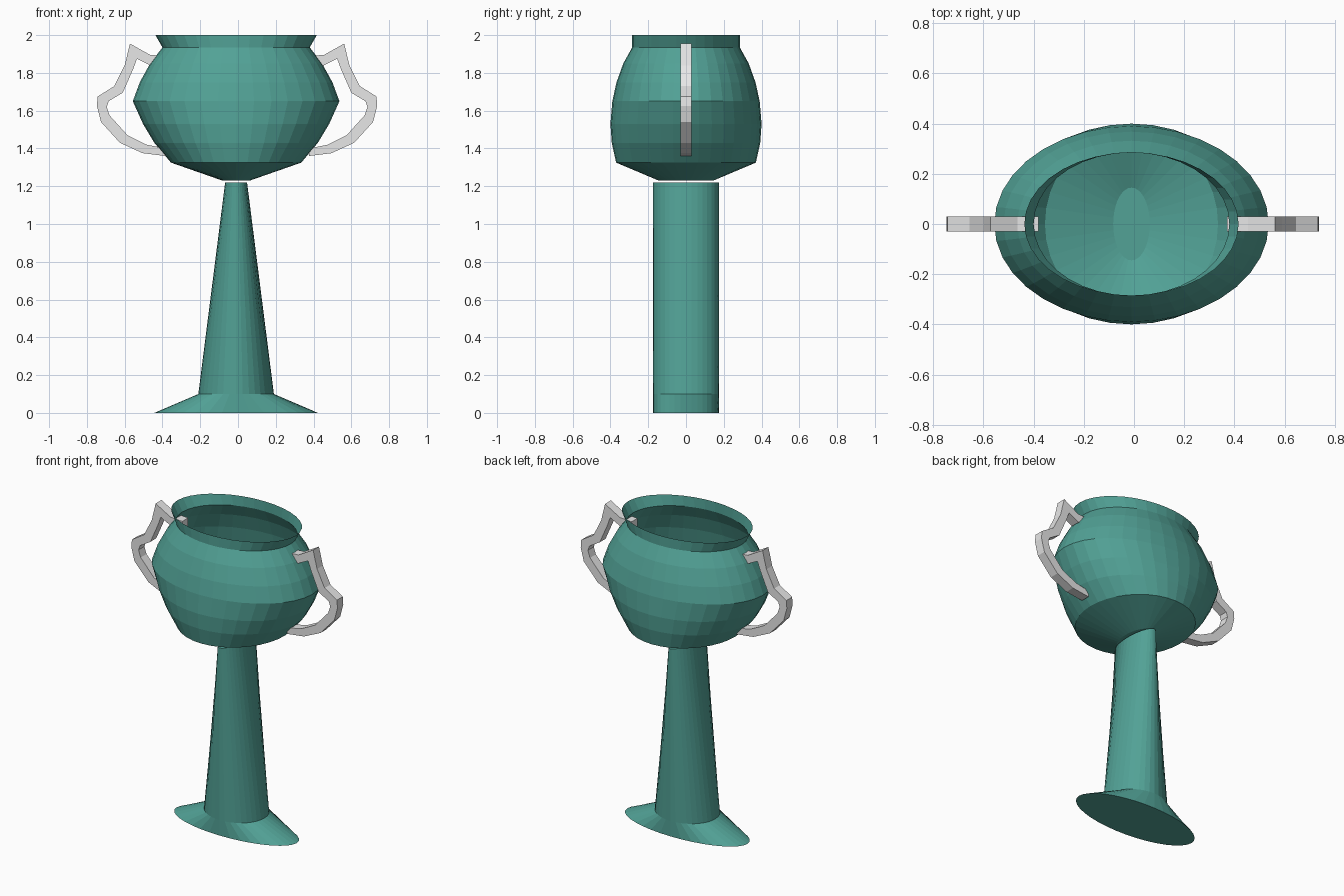
import bpy
import bmesh
from math import cos, sin, tau

cube = bpy.data.objects.get("Cube")
if cube:
    bpy.data.objects.remove(cube, do_unlink=True)

SIDES = 36
AXIS_X = -0.01


def material(name, r, g, b):
    mat = bpy.data.materials.new(name)
    mat.use_nodes = True
    mat.diffuse_color = (r, g, b, 1)
    mat.node_tree.nodes["Principled BSDF"].inputs["Base Color"].default_value = (r, g, b, 1)
    return mat


teal = material("teal glaze", 0.084, 0.36, 0.305)
silver = material("pale grey", 0.8, 0.8, 0.8)


def finish(name, bm, mat):
    bmesh.ops.recalc_face_normals(bm, faces=bm.faces)
    mesh = bpy.data.meshes.new(name)
    bm.to_mesh(mesh)
    bm.free()
    mesh.materials.append(mat)
    obj = bpy.data.objects.new(name, mesh)
    bpy.context.collection.objects.link(obj)
    return obj


def oval_loft(name, rings, cap_bottom=False, cap_top=False):
    """Loft through elliptical rings given as (height, x radius, y radius)."""
    bm = bmesh.new()
    loops = []
    for z, rx, ry in rings:
        loops.append([bm.verts.new((AXIS_X + rx * cos(tau * i / SIDES),
                                    ry * sin(tau * i / SIDES), z))
                      for i in range(SIDES)])
    for low, high in zip(loops, loops[1:]):
        for i in range(SIDES):
            j = (i + 1) % SIDES
            bm.faces.new((low[i], low[j], high[j], high[i]))
    if cap_bottom:
        bm.faces.new(loops[0][::-1])
    if cap_top:
        bm.faces.new(loops[-1])
    return finish(name, bm, teal)


def handle(name, side):
    """Square-section bar following paired outer and inner outline points."""
    outer = [(.375, 1.89), (.46, 1.895), (.567, 1.955), (.595, 1.84), (.65, 1.73),
             (.738, 1.675), (.742, 1.625), (.72, 1.54), (.62, 1.43), (.5, 1.375), (.38, 1.36)]
    inner = [(.375, 1.84), (.46, 1.84), (.53, 1.875), (.55, 1.82), (.605, 1.695),
             (.68, 1.65), (.69, 1.62), (.675, 1.575), (.58, 1.47), (.48, 1.42), (.38, 1.40)]
    bm = bmesh.new()
    sections = []
    for (xo, zo), (xi, zi) in zip(outer, inner):
        corners = [(xo, -.03, zo), (xo, .03, zo), (xi, .03, zi), (xi, -.03, zi)]
        sections.append([bm.verts.new((side * x - .005, y, z)) for x, y, z in corners])
    for a, b in zip(sections, sections[1:]):
        for i in range(4):
            j = (i + 1) % 4
            bm.faces.new((a[i], a[j], b[j], b[i]))
    bm.faces.new(sections[0])
    bm.faces.new(sections[-1])
    return finish(name, bm, silver)


# Flared foot and tapering stem
oval_loft("foot", [(0, .433, .175), (.1, .2, .175)], cap_bottom=True)
oval_loft("stem", [(.1, .2, .175), (1.22, .058, .175)], cap_top=True)

# Open bowl with a faceted belly
oval_loft("bowl", [(1.23, .073, .145), (1.325, .345, .37), (1.43, .433, .393),
                   (1.53, .493, .4), (1.65, .547, .39), (1.75, .51, .368),
                   (1.85, .455, .332), (1.935, .39, .285)], cap_bottom=True)

# Flared lip
oval_loft("rim", [(1.935, .39, .285), (2, .427, .285)])

# Angular side handles
for label, side in (("left", 1), ("right", -1)):
    handle(label + "_handle", side)
